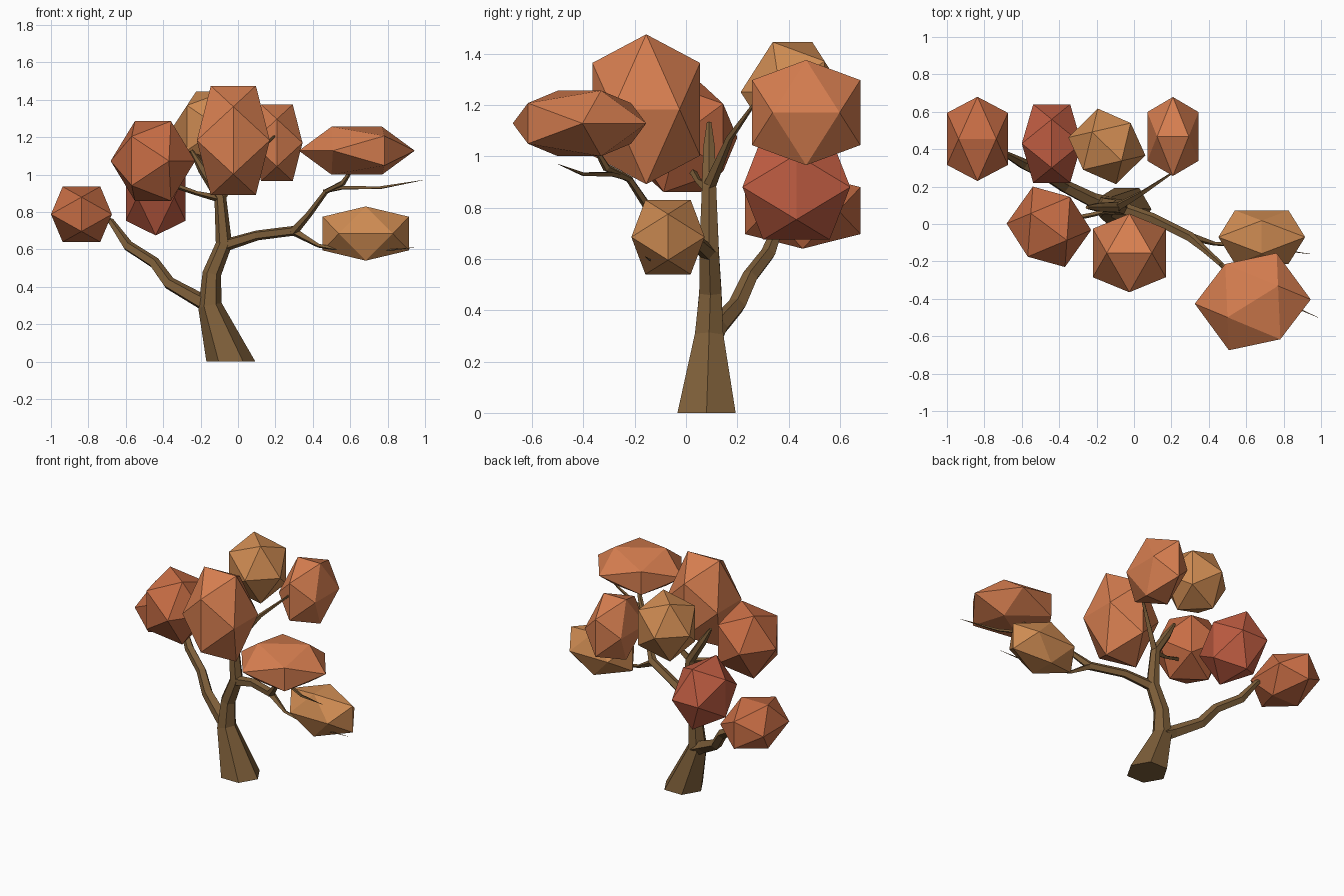
import bpy, bmesh, math
from mathutils import Vector, Matrix, Quaternion

if "Cube" in bpy.data.objects:
    bpy.data.objects.remove(bpy.data.objects["Cube"])


def material(name, rgb):
    m = bpy.data.materials.new(name)
    m.diffuse_color = (*rgb, 1)
    m.use_nodes = True
    m.node_tree.nodes["Principled BSDF"].inputs["Base Color"].default_value = m.diffuse_color
    return m


BARK = material("bark", (0.21, 0.115, 0.042))
ORANGE = material("orange_leaf", (0.68, 0.21, 0.08))
RUST = material("rust_leaf", (0.58, 0.155, 0.06))
GOLD = material("gold_leaf", (0.62, 0.26, 0.085))
RED = material("red_leaf", (0.53, 0.11, 0.055))


def finish(bm, name, mat):
    bmesh.ops.recalc_face_normals(bm, faces=bm.faces)
    me = bpy.data.meshes.new(name)
    bm.to_mesh(me)
    bm.free()
    me.materials.append(mat)
    ob = bpy.data.objects.new(name, me)
    bpy.context.collection.objects.link(ob)
    return ob


def limb(name, path, sides=5, start_dir=None):
    """Tapered faceted tube along (x, y, z, radius) points."""
    pts = [Vector(p[:3]) for p in path]
    bm = bmesh.new()
    rot, prev, rings = Quaternion(), Vector((0, 0, 1)), []
    for i, p in enumerate(pts):
        a, b = pts[max(i - 1, 0)], pts[min(i + 1, len(pts) - 1)]
        tan = (b - a).normalized()
        if i == 0 and start_dir:
            tan = Vector(start_dir)
        rot = prev.rotation_difference(tan) @ rot
        prev = tan
        ring = []
        for k in range(sides):
            t = math.tau * k / sides
            ring.append(bm.verts.new(p + rot @ Vector((math.cos(t), math.sin(t), 0)) * path[i][3]))
        rings.append(ring)
    for r0, r1 in zip(rings, rings[1:]):
        for k in range(sides):
            j = (k + 1) % sides
            bm.faces.new((r0[k], r0[j], r1[j], r1[k]))
    bm.faces.new(rings[0][::-1])
    bm.faces.new(rings[-1])
    return finish(bm, name, BARK)


def leaf_clump(name, center, half, turn, mat):
    """Icosahedron, edge-up, turned about z, then fitted to a box."""
    bm = bmesh.new()
    bmesh.ops.create_icosphere(bm, subdivisions=1, radius=1)
    rot = Matrix.Rotation(math.radians(turn), 3, 'Z') @ Matrix.Rotation(math.radians(-31.717), 3, 'Y')
    for v in bm.verts:
        v.co = rot @ v.co
    ext = [max(v.co[i] for v in bm.verts) for i in range(3)]
    for v in bm.verts:
        v.co = Vector(center[i] + v.co[i] * half[i] / ext[i] for i in range(3))
    return finish(bm, name, mat)


# Trunk
limb("trunk", [(-0.038, 0.08, 0, 0.131), (-0.15, 0.09, 0.30, 0.064), (-0.14, 0.095, 0.47, 0.05),
               (-0.075, 0.09, 0.63, 0.044), (-0.095, 0.09, 0.88, 0.032),
               (-0.19, 0.09, 1.03, 0.026), (-0.25, 0.09, 1.13, 0.01)], 6, (0, 0, 1))

# Branches
limb("left_branch", [(-0.15, 0.10, 0.30, 0.05), (-0.22, 0.125, 0.335, 0.042), (-0.37, 0.20, 0.42, 0.036),
                     (-0.45, 0.25, 0.53, 0.032), (-0.59, 0.32, 0.62, 0.03),
                     (-0.68, 0.37, 0.75, 0.018), (-0.76, 0.41, 0.79, 0.008)])
limb("right_branch", [(-0.08, 0.09, 0.62, 0.035), (0.1, 0.03, 0.675, 0.028), (0.30, -0.07, 0.70, 0.028),
                      (0.38, -0.14, 0.79, 0.018), (0.47, -0.22, 0.91, 0.014),
                      (0.56, -0.31, 0.955, 0.016), (0.63, -0.37, 1.06, 0.006)])
limb("right_upper_twig", [(0.46, -0.215, 0.91, 0.012), (0.56, -0.29, 0.93, 0.011),
                          (0.76, -0.40, 0.93, 0.009), (0.985, -0.50, 0.97, 0.001)], 4)
limb("right_lower_twig", [(0.29, -0.065, 0.70, 0.024), (0.43, -0.105, 0.62, 0.011),
                          (0.65, -0.12, 0.58, 0.009), (0.94, -0.16, 0.61, 0.001)], 4)
limb("crown_left_twig", [(-0.09, 0.09, 0.87, 0.022), (-0.22, 0.05, 0.90, 0.012),
                         (-0.32, 0.03, 0.935, 0.014), (-0.625, -0.08, 1.03, 0.002)], 4)
limb("crown_right_twig", [(-0.09, 0.09, 0.88, 0.025), (0.05, 0.17, 1.07, 0.014),
                          (0.2, 0.27, 1.21, 0.006)], 4)

# Leaf clumps: name, center, half size, turn, material
for args in [
    ("leaf_far_left", (-0.837, 0.455, 0.788), (0.163, 0.225, 0.148), 0, RUST),
    ("leaf_red", (-0.44, 0.43, 0.88), (0.16, 0.21, 0.205), 90, RED),
    ("leaf_left", (-0.455, -0.015, 1.073), (0.226, 0.215, 0.213), -36, RUST),
    ("leaf_center", (-0.025, -0.155, 1.183), (0.195, 0.21, 0.292), 0, ORANGE),
    ("leaf_back", (-0.145, 0.415, 1.25), (0.206, 0.202, 0.195), -45, GOLD),
    ("leaf_back_right", (0.208, 0.468, 1.17), (0.137, 0.211, 0.205), 0, ORANGE),
    ("leaf_right_upper", (0.635, -0.415, 1.128), (0.31, 0.26, 0.128), 34, ORANGE),
    ("leaf_right_lower", (0.683, -0.07, 0.685), (0.232, 0.143, 0.145), 90, GOLD),
]:
    leaf_clump(*args)
